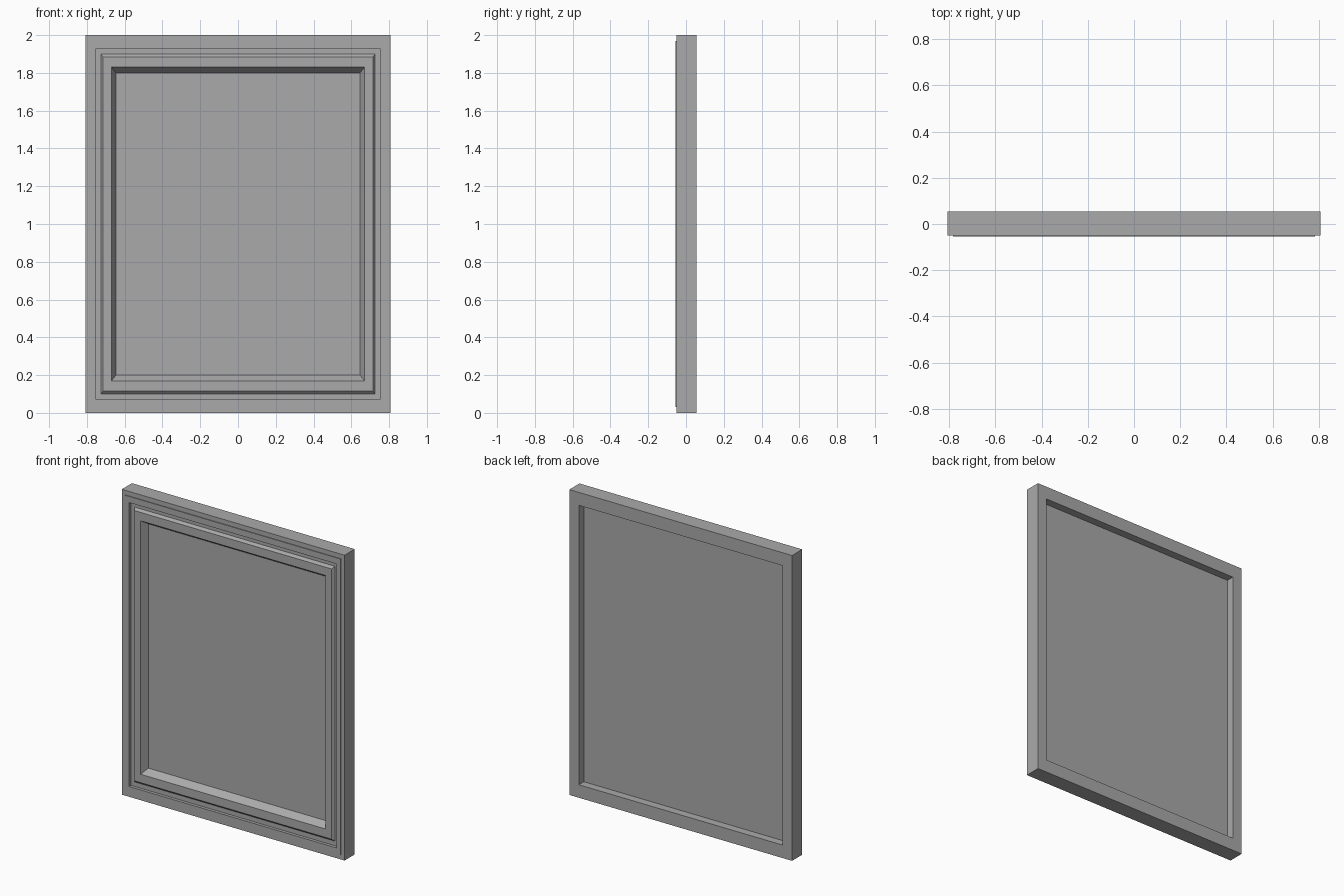
import bpy, bmesh

cube = bpy.data.objects.get("Cube")
if cube:
    bpy.data.objects.remove(cube, do_unlink=True)

HALF_W, HALF_H = 0.807, 1.0
PANEL_FRONT, PANEL_BACK = -0.006, 0.003
CORNERS = [(-1, -1), (1, -1), (1, 1), (-1, 1)]

grey = bpy.data.materials.new("plain grey")
grey.use_nodes = True
colour = (0.4, 0.4, 0.4, 1)
grey.diffuse_color = colour
grey.node_tree.nodes["Principled BSDF"].inputs["Base Color"].default_value = colour


def loft(name, profile, closed):
    """Sweep (relative size, depth) points around the mitred rectangle."""
    bm = bmesh.new()
    rings = [[bm.verts.new((cx * s * HALF_W, y, HALF_H + cz * s * HALF_H))
              for cx, cz in CORNERS] for s, y in profile]
    pairs = list(zip(rings, rings[1:]))
    if closed:
        pairs.append((rings[-1], rings[0]))
    else:
        bm.faces.new(rings[0])
        bm.faces.new(rings[-1])
    for a, b in pairs:
        for i in range(4):
            j = (i + 1) % 4
            bm.faces.new((a[i], a[j], b[j], b[i]))
    bmesh.ops.recalc_face_normals(bm, faces=bm.faces)
    mesh = bpy.data.meshes.new(name)
    bm.to_mesh(mesh)
    bm.free()
    mesh.materials.append(grey)
    obj = bpy.data.objects.new(name, mesh)
    bpy.context.collection.objects.link(obj)
    return obj


# Frame moulding: sloped sight edge, raised band, groove, lip, side, back rebate
loft("frame", [
    (0.80, PANEL_FRONT), (0.83, -0.05),
    (0.885, -0.05), (0.90, -0.035),
    (0.93, -0.035), (0.93, -0.055),
    (0.97, -0.055), (0.97, -0.05),
    (1.0, -0.05), (1.0, 0.055),
    (0.915, 0.055), (0.915, PANEL_FRONT),
], closed=True)

# Backing panel seated in the rebate
loft("panel", [(0.915, PANEL_FRONT), (0.915, PANEL_BACK)], closed=False)
